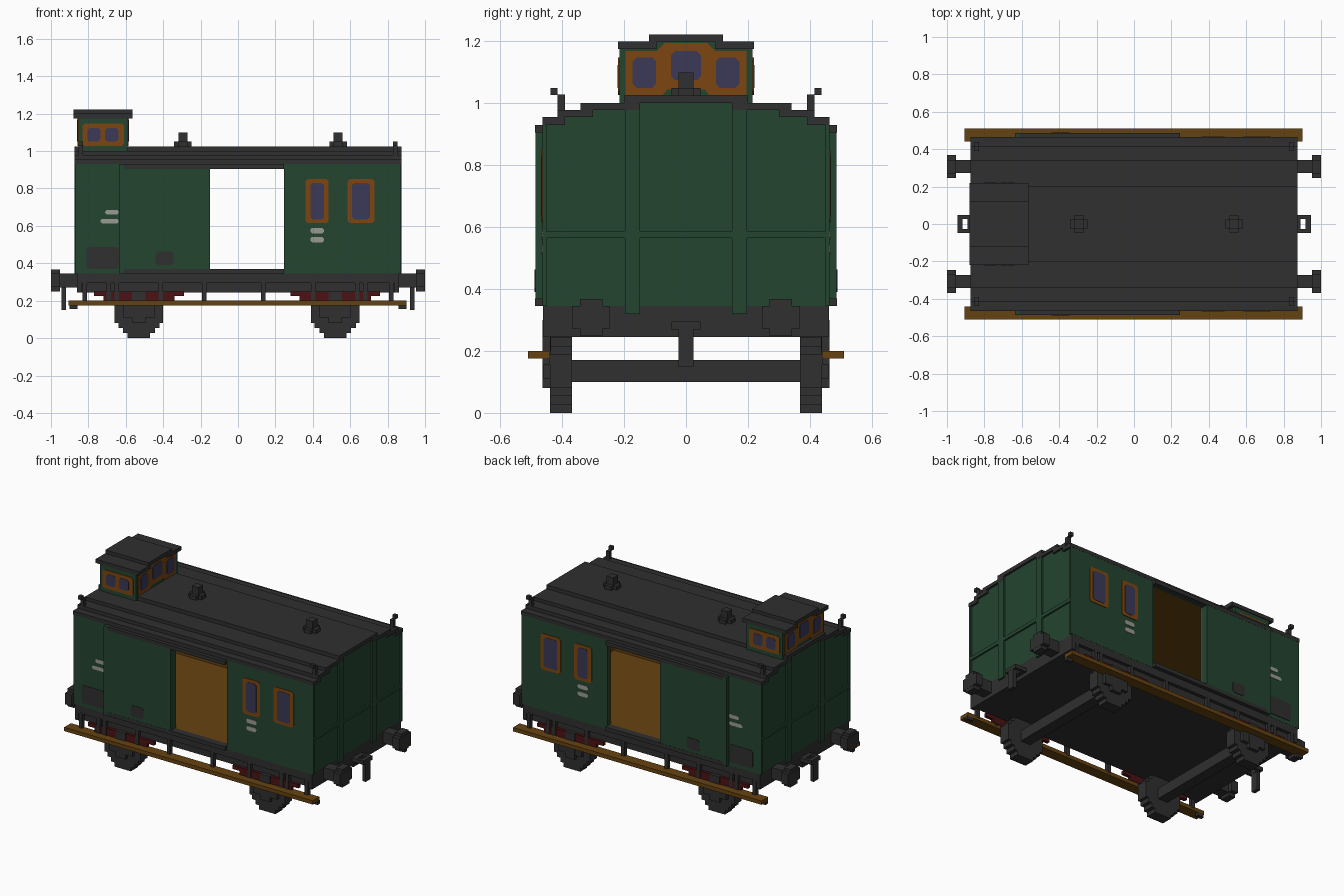
import bpy, bmesh

cube = bpy.data.objects.get("Cube")
if cube:
    bpy.data.objects.remove(cube, do_unlink=True)


def material(name, rgb):
    m = bpy.data.materials.new(name)
    m.use_nodes = True
    m.diffuse_color = (*rgb, 1)
    bsdf = next(n for n in m.node_tree.nodes if n.type == 'BSDF_PRINCIPLED')
    bsdf.inputs["Base Color"].default_value = (*rgb, 1)
    bsdf.inputs["Roughness"].default_value = 0.8
    return m


DARK = material("dark_grey", (0.029, 0.029, 0.029))
GREEN = material("green", (0.017, 0.058, 0.029))
WOOD = material("wood_brown", (0.130, 0.055, 0.005))
ORANGE = material("frame_orange", (0.200, 0.062, 0.005))
GLASS = material("window_blue", (0.043, 0.041, 0.095))
RED = material("spring_red", (0.070, 0.006, 0.007))
LIGHT = material("label_grey", (0.33, 0.33, 0.30))


def prism(pts, axis, c0, c1):
    """Outline in (y, z) swept along x, or in (x, z) swept along y."""
    def at(p, c):
        return (c, p[0], p[1]) if axis == 'x' else (p[0], c, p[1])
    return [at(p, c0) for p in pts], [at(p, c1) for p in pts]


def box(x0, x1, y0, y1, z0, z1):
    return prism([(x0, z0), (x1, z0), (x1, z1), (x0, z1)], 'y', y0, y1)


def plate(a0, a1, z0, z1, axis, c0, c1, cut=0.012):
    """Thin panel with clipped corners."""
    return prism([(a0 + cut, z0), (a1 - cut, z0), (a1, z0 + cut), (a1, z1 - cut),
                  (a1 - cut, z1), (a0 + cut, z1), (a0, z1 - cut), (a0, z0 + cut)],
                 axis, c0, c1)


def part(name, mat, solids, mirror=""):
    """One object from several solids, repeated across x and/or y."""
    bm = bmesh.new()
    for sx in ((1, -1) if 'x' in mirror else (1,)):
        for sy in ((1, -1) if 'y' in mirror else (1,)):
            for rings in solids:
                a, b = [[bm.verts.new((v[0] * sx, v[1] * sy, v[2])) for v in r] for r in rings]
                bm.faces.new(a)
                bm.faces.new(b[::-1])
                n = len(a)
                for i in range(n):
                    j = (i + 1) % n
                    bm.faces.new((a[i], b[i], b[j], a[j]))
    bmesh.ops.recalc_face_normals(bm, faces=bm.faces)
    mesh = bpy.data.meshes.new(name)
    bm.to_mesh(mesh)
    bm.free()
    mesh.materials.append(mat)
    ob = bpy.data.objects.new(name, mesh)
    bpy.context.collection.objects.link(ob)
    return ob


def both(half):
    """Close a right-hand outline by reflecting it about the middle."""
    return half + [(-a, b) for a, b in reversed(half)]


# Body shell: side walls with an open doorway, stepped end walls
D0, D1 = -0.15, 0.245
part("side_walls", GREEN, [
    box(-0.86, D0, 0.44, 0.463, 0.345, 0.93),
    box(D1, 0.86, 0.44, 0.463, 0.345, 0.93),
    box(D0, D1, 0.44, 0.463, 0.905, 0.93)], "y")
under = [(0.39, 0.93), (0.39, 0.955), (0.30, 0.955), (0.30, 0.978),
         (0.148, 0.978), (0.148, 1.0)]
part("end_walls", GREEN, [prism(both([(0.463, 0.345), (0.463, 0.93)] + under),
                                'x', 0.835, 0.861)], "x")
part("end_ribs", GREEN, [
    box(0.855, 0.873, 0.148, 0.197, 0.32, 0.985),
    box(0.855, 0.872, 0, 0.463, 0.565, 0.588),
    box(0.855, 0.872, 0.45, 0.463, 0.345, 0.93)], "xy")

# Wooden interior
part("interior_lining", WOOD, [
    box(-0.83, D0, 0.428, 0.44, 0.37, 0.905),
    box(D1, 0.83, 0.428, 0.44, 0.37, 0.905),
    box(0.823, 0.835, -0.44, 0.44, 0.37, 0.905),
    box(-0.835, -0.823, -0.44, 0.44, 0.37, 0.905)], "y")
part("floor_boards", WOOD, [box(-0.835, 0.835, -0.44, 0.44, 0.34, 0.37)])
part("ceiling", WOOD, [box(-0.835, 0.835, -0.44, 0.44, 0.905, 0.925)])

# Stepped roof shell
top = [(0.2, 1.025), (0.2, 1.0), (0.34, 1.0), (0.34, 0.978), (0.415, 0.978),
       (0.415, 0.955), (0.464, 0.955), (0.464, 0.93)]
right = top + under
part("roof", DARK, [prism(right + [(-a, b) for a, b in reversed(right)], 'x', -0.874, 0.874)])

# Sliding doors and their rails
part("sliding_doors", GREEN, [box(-0.635, D0, 0.463, 0.486, 0.37, 0.905),
                              box(-0.635, -0.61, 0.463, 0.486, 0.345, 0.93)], "y")
part("door_rails", DARK, [box(-0.61, D1, 0.455, 0.487, 0.905, 0.93),
                          box(-0.61, D1, 0.44, 0.487, 0.345, 0.37)], "y")

# Side windows, labels and dark panels
windows = [((0.36, 0.485), (0.387, 0.46)), ((0.585, 0.73), (0.61, 0.705))]
part("window_frames", ORANGE,
     [plate(*f, 0.615, 0.85, 'y', 0.46, 0.467) for f, g in windows], "y")
part("window_panes", GLASS,
     [plate(*g, 0.635, 0.83, 'y', 0.462, 0.469) for f, g in windows], "y")
part("labels", LIGHT, [plate(*r, 'y', 0.46, 0.466, 0.008) for r in (
    (0.387, 0.46, 0.56, 0.588), (0.387, 0.46, 0.512, 0.54),
    (-0.71, -0.638, 0.66, 0.685), (-0.735, -0.638, 0.613, 0.638))], "y")
part("side_panels", DARK, [plate(-0.81, -0.637, 0.37, 0.487, 'y', 0.46, 0.466),
                           plate(-0.44, -0.345, 0.39, 0.463, 'y', 0.483, 0.489)], "y")

# Lookout cabin on the roof
CX0, CX1 = -0.853, -0.59
part("lookout_body", GREEN, [prism(both([(0.215, 0.98), (0.215, 1.178), (0.095, 1.178),
                                         (0.095, 1.2)]), 'x', CX0, CX1)])
cap = [(0.12, 1.222), (0.12, 1.2), (0.22, 1.2), (0.22, 1.175), (0.095, 1.175), (0.095, 1.198)]
part("lookout_roof", DARK, [prism(cap + [(-a, b) for a, b in reversed(cap)], 'x', -0.88, -0.565)])
part("lookout_side_frames", ORANGE,
     [plate(-0.832, -0.61, 1.027, 1.147, 'y', 0.21, 0.219)], "y")
part("lookout_side_panes", GLASS,
     [plate(a, a + 0.07, 1.05, 1.123, 'y', 0.212, 0.221) for a in (-0.805, -0.71)], "y")
face = both([(0.06, 1.045), (0.075, 1.027), (0.195, 1.027), (0.195, 1.168),
             (0.095, 1.168), (0.07, 1.194)])
for label, x, s in (("front", CX1, 1), ("rear", CX0, -1)):
    part(f"lookout_{label}_frame", ORANGE, [prism(face, 'x', x - 0.004 * s, x + 0.004 * s)])
    part(f"lookout_{label}_panes", GLASS, [
        plate(a, b, c, d, 'x', x - 0.002 * s, x + 0.007 * s)
        for a, b, c, d in ((-0.172, -0.097, 1.05, 1.147), (-0.048, 0.048, 1.075, 1.168),
                           (0.097, 0.172, 1.05, 1.147))])

# Roof vents and corner lamp brackets
for i, x in enumerate((-0.295, 0.535)):
    part(f"roof_vent_{i + 1}", DARK, [
        box(x - 0.047, x + 0.047, -0.024, 0.024, 1.02, 1.05),
        box(x - 0.024, x + 0.024, -0.047, 0.047, 1.02, 1.05),
        box(x - 0.024, x + 0.024, -0.024, 0.024, 1.02, 1.1)])
part("lamp_brackets", DARK, [box(0.83, 0.854, 0.391, 0.415, 0.96, 1.028),
                             box(0.83, 0.854, 0.415, 0.438, 1.026, 1.05)], "xy")

# Underframe with step supports
part("underframe", DARK, [
    box(-0.861, 0.861, -0.462, 0.462, 0.295, 0.345),
    box(-0.861, 0.861, -0.44, 0.44, 0.245, 0.3),
    box(0.835, 0.861, -0.462, 0.462, 0.245, 0.3),
    box(-0.861, -0.835, -0.462, 0.462, 0.245, 0.3)])
part("step_supports", DARK, [box(x - 0.012, x + 0.012, 0.438, 0.463, 0.19, 0.3)
                             for x in (-0.82, -0.69, -0.18, 0.135, 0.68, 0.82)]
     + [box(s - 0.022, s + 0.022, 0.44, 0.463, 0.155, 0.178) for s in (-0.88, 0.88)], "y")
part("footboards", WOOD, [box(-0.905, 0.9, 0.44, 0.51, 0.175, 0.2)], "y")

# Wheelsets: stepped wheels, axle, axle boxes and springs
half_widths = [0.06, 0.085, 0.11, 0.13, 0.13, 0.13, 0.13, 0.11, 0.085, 0.06]
for label, x in (("rear", -0.53), ("front", 0.52)):
    part(f"{label}_wheels", DARK, [
        box(x - w, x + w, 0.368, 0.44, 0.027 * i, 0.027 * (i + 1))
        for i, w in enumerate(half_widths)], "y")
    part(f"{label}_axle", DARK, [box(x - 0.036, x + 0.036, -0.37, 0.37, 0.1, 0.17)])
    part(f"{label}_axle_boxes", DARK, [
        box(x - 0.036, x + 0.036, 0.438, 0.463, 0.08, 0.25),
        box(x - 0.085, x + 0.085, 0.438, 0.461, 0.11, 0.2),
        box(x - 0.13, x - 0.105, 0.438, 0.461, 0.19, 0.3),
        box(x + 0.105, x + 0.13, 0.438, 0.461, 0.19, 0.3)], "y")
    part(f"{label}_springs", RED, [
        box(x - 0.24, x + 0.24, 0.436, 0.458, 0.224, 0.248),
        box(x - 0.19, x + 0.19, 0.436, 0.458, 0.2, 0.226)], "y")

# Buffers and couplings at both ends
part("buffers", DARK, [
    box(0.855, 0.96, 0.272, 0.342, 0.27, 0.345),
    box(0.952, 1.0, 0.245, 0.368, 0.272, 0.345),
    box(0.952, 0.999, 0.27, 0.343, 0.25, 0.367)], "xy")
part("couplings", DARK, [
    box(0.855, 0.89, -0.047, 0.047, 0.27, 0.295),
    box(0.918, 0.945, -0.047, 0.047, 0.27, 0.295),
    box(0.885, 0.92, 0.026, 0.047, 0.27, 0.295),
    box(0.885, 0.92, -0.047, -0.026, 0.27, 0.295),
    box(0.92, 0.944, -0.024, 0.024, 0.15, 0.28)], "x")
